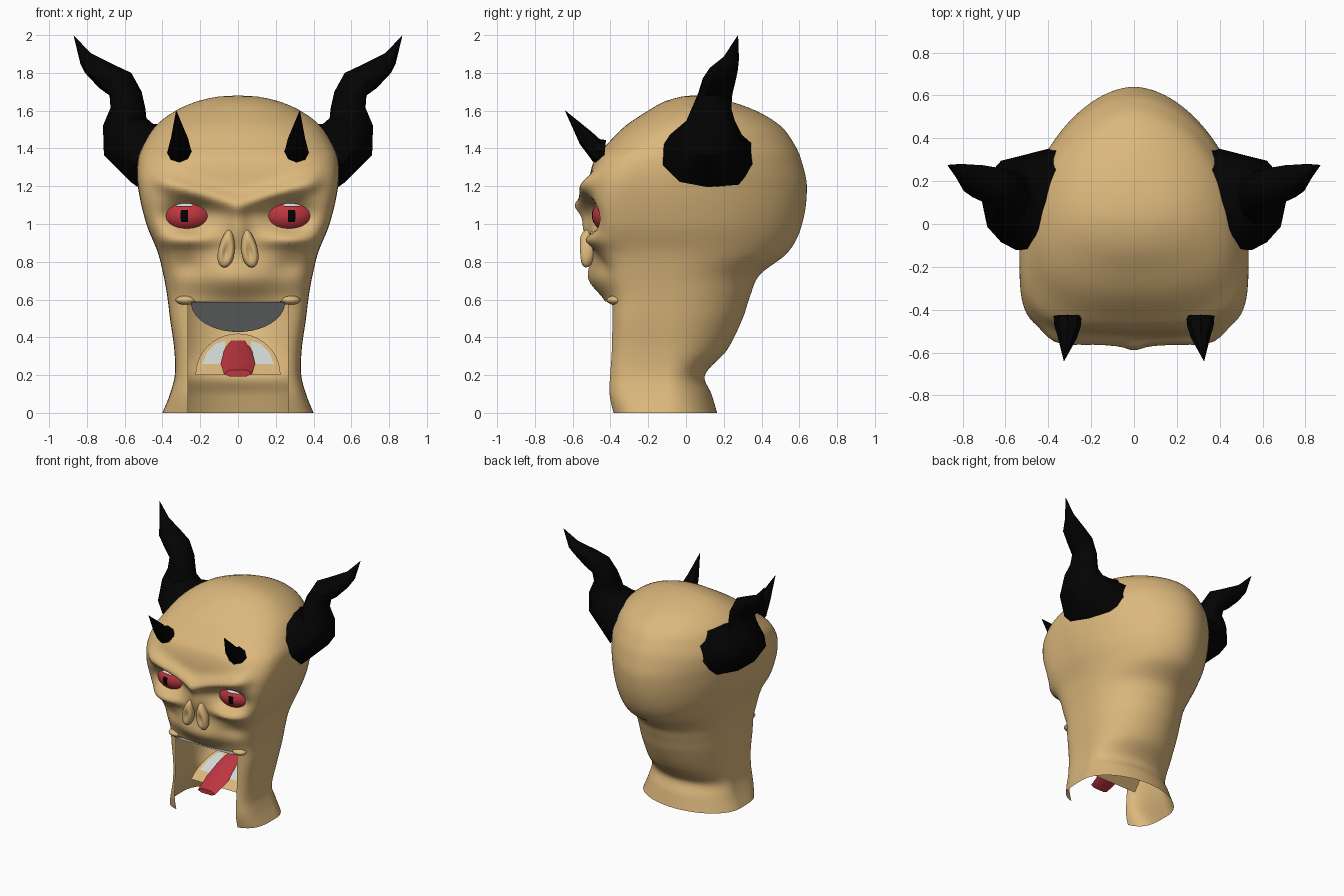
import bpy, bmesh, math

if "Cube" in bpy.data.objects:
    bpy.data.objects.remove(bpy.data.objects["Cube"])

def mat(name, col):
    m = bpy.data.materials.new(name)
    m.diffuse_color = (*col, 1)
    m.use_nodes = True
    m.node_tree.nodes["Principled BSDF"].inputs["Base Color"].default_value = m.diffuse_color
    return m

SKIN = mat("tan_skin", (0.71, 0.475, 0.20))
HORN = mat("black_horn", (0.0008, 0.0008, 0.0008))
RED = mat("red", (0.52, 0.037, 0.052))
PALE = mat("pale_bone", (0.64, 0.69, 0.67))

def finish(name, bm, mats, angle=40, recalc=True):
    if recalc:
        bmesh.ops.recalc_face_normals(bm, faces=bm.faces)
    me = bpy.data.meshes.new(name)
    bm.to_mesh(me)
    bm.free()
    for m in mats:
        me.materials.append(m)
    for p in me.polygons:
        p.use_smooth = True
    me.set_sharp_from_angle(angle=math.radians(angle))
    ob = bpy.data.objects.new(name, me)
    bpy.context.collection.objects.link(ob)
    return ob

def loft(bm, rings, cap_start=False, cap_end=False):
    vs = [[bm.verts.new(p) for p in r] for r in rings]
    n = len(vs[0])
    for a, b in zip(vs, vs[1:]):
        for i in range(n):
            j = (i + 1) % n
            bm.faces.new((a[i], a[j], b[j], b[i]))
    if cap_start:
        bm.faces.new(vs[0][::-1])
    if cap_end:
        bm.faces.new(vs[-1])

# Head profile: z, front y, back y, half width, centre y, front squareness
PROFILE = [
    (0.0, -.40, .165, .40, -.10, 4.0), (0.10, -.42, .135, .36, -.10, 5.0),
    (0.20, -.42, .10, .335, -.10, 5.5), (0.33, -.41, .215, .337, -.10, 5.5),
    (0.50, -.40, .30, .36, -.10, 5.5), (0.62, -.40, .34, .375, -.10, 5.0),
    (0.73, -.44, .39, .395, -.10, 4.5), (0.85, -.48, .54, .425, -.10, 4.5),
    (1.00, -.515, .615, .485, -.12, 5.5), (1.20, -.515, .64, .53, -.12, 5.0),
    (1.34, -.485, .61, .53, -.08, 3.8), (1.42, -.42, .575, .50, -.05, 3.0),
    (1.52, -.32, .50, .435, 0, 2.5), (1.60, -.20, .37, .33, .03, 2.2),
    (1.65, -.11, .23, .215, .04, 2), (1.675, -.02, .11, .10, .04, 2),
    (1.68, .03, .05, .012, .04, 2)]

def sample(z):
    # cubic blend between the profile rows
    k = max(i for i in range(len(PROFILE) - 1) if PROFILE[i][0] <= z + 1e-6)
    p, q = PROFILE[k], PROFILE[k + 1]
    o, r = PROFILE[max(k - 1, 0)], PROFILE[min(k + 2, len(PROFILE) - 1)]
    h = q[0] - p[0]
    t = min(1, (z - p[0]) / h)
    out = []
    for c in range(1, 6):
        m0 = (q[c] - o[c]) / (q[0] - o[0]) * h
        m1 = (r[c] - p[c]) / (r[0] - p[0]) * h
        out.append((2*t**3 - 3*t*t + 1)*p[c] + (t**3 - 2*t*t + t)*m0
                   + (3*t*t - 2*t**3)*q[c] + (t**3 - t*t)*m1)
    return out

def relief(x, z):
    a = abs(x)
    def g(cx, cz, sx, sz):
        return math.exp(-((a - cx) / sx)**2 - ((z - cz) / sz)**2)
    brow = math.exp(-((z - 1.10 - .30*a) / .05)**2) / (1 + math.exp((a - .42) * 50))
    return (-.085*g(0, .70, .22, .11) - .055*brow - .045*g(.28, .915, .15, .04)
            + .115*g(.268, 1.045, .125, .075) - .035*g(0, .98, .05, .14)
            + .025*g(.27, .78, .08, .06))

# Head shell
bm = bmesh.new()
zs = [1.59*i/95 for i in range(96)] + [1.61, 1.63, 1.65, 1.665, 1.675, 1.68]
rings = []
for z in zs:
    f, b, w, c, n = sample(z)
    ring = []
    for i in range(144):
        t = math.tau * (i + .5) / 144
        ct, st = math.cos(t), math.sin(t)
        e = n if st < 0 else 2.0 - .17*max(0, min(1, (z - .6)/.6))
        r = (abs(ct)**e + abs(st)**e) ** (-1 / e)
        x = w * r * ct
        y = c + r * st * ((c - f) if st < 0 else (b - c))
        y += relief(x, z) * max(0, min(1, (-st - .35) * 3))
        ring.append((x, y, z))
    rings.append(ring)
loft(bm, rings, cap_end=True)
# open the jaw: cut along the mouth edges and remove the front panel
for co, no in (((.265, 0, 0), (1, 0, 0)), ((-.265, 0, 0), (1, 0, 0)), ((0, 0, .59), (0, 0, 1))):
    bmesh.ops.bisect_plane(bm, geom=bm.verts[:] + bm.edges[:] + bm.faces[:],
                           plane_co=co, plane_no=no)
gone = [f for f in bm.faces if abs(f.calc_center_median().x) < .265
        and f.calc_center_median().y < -.12 and f.calc_center_median().z < .59]
bmesh.ops.delete(bm, geom=gone, context='FACES')
finish("head", bm, [SKIN], 75)

def ellipsoid(bm, c, s, u=24, v=16):
    vs = bmesh.ops.create_uvsphere(bm, u_segments=u, v_segments=v, radius=1)["verts"]
    for p in vs:
        p.co = [c[k] + p.co[k]*s[k] for k in range(3)]

for side, tag in ((1, "right"), (-1, "left")):
    # Eyeball with slit pupil and pale top
    bm = bmesh.new()
    ellipsoid(bm, (side*.265, -.40, 1.045), (.135, .098, .09), 64, 80)
    for f in bm.faces:
        p = f.calc_center_median()
        dx, dz = abs(p.x - side*.285), p.z - 1.045
        if dz > .046 and dx < .045:
            f.material_index = 2 if dz > .051 else 1
        elif dx < .016 and -.033 < dz < .028 and p.y < -.42:
            f.material_index = 1
    finish("eye_" + tag, bm, [RED, HORN, PALE], 60)

    # Nostril lobe, narrow at the top, with a hollow middle
    bm = bmesh.new()
    ellipsoid(bm, (0, 0, 0), (.043, .05, .10), 32, 24)
    for v in bm.verts:
        v.co.x *= 1 - 2.5 * v.co.z
        if v.co.y < 0:
            v.co.y += .03 * math.exp(-(v.co.x/.02)**2 - ((v.co.z + .02)/.05)**2)
        v.co = (side*(.06 - .13*v.co.z + v.co.x), -.525 + v.co.y + .05*v.co.z, .87 + v.co.z)
    finish("nostril_" + tag, bm, [SKIN], 60)

    # Mouth corner knob
    bm = bmesh.new()
    ellipsoid(bm, (side*.275, -.375, .597), (.055, .045, .025))
    finish("mouth_corner_" + tag, bm, [SKIN], 60)

    # Big horn: inner x,z / outer x,z / centre y / half depth
    secs = [(.33, 1.53, .53, 1.195, .115, .245), (.45, 1.53, .71, 1.365, .105, .20),
            (.485, 1.56, .715, 1.52, .13, .135), (.49, 1.61, .675, 1.615, .135, .11),
            (.51, 1.70, .68, 1.68, .155, .095), (.565, 1.80, .735, 1.72, .175, .09),
            (.65, 1.84, .81, 1.80, .20, .078), (.78, 1.905, .835, 1.85, .24, .042),
            (.869, 1.998, .871, 2.0, .275, .001)]
    bm = bmesh.new()
    rings = []
    for k, (ax, az, bx, bz, cy, hw) in enumerate(secs):
        ring = []
        for i in range(10):
            t = math.tau * i / 10
            ct, st = math.cos(t), math.sin(t)
            # squarer, backward-sheared root
            e = (3.5 if st > 0 else 2.2) if k == 0 else 2
            q = (abs(ct)**e + abs(st)**e) ** (-1 / e)
            ct, st = ct*q, st*q
            x = (ax + bx)/2 + (bx - ax)/2*ct - (.38*hw*st if k == 0 else 0)
            ring.append((side*x, cy + hw*st, (az + bz)/2 + (bz - az)/2*ct))
        rings.append(ring)
    loft(bm, rings, True, True)
    finish("big_horn_" + tag, bm, [HORN], 40)

    # Brow horn: centre and radius along a short bent path
    bm = bmesh.new()
    rings = []
    for x, y, z, r, lean in ((.31, -.43, 1.38, .065, .1), (.31, -.475, 1.39, .062, .3),
                             (.31, -.53, 1.455, .045, .8), (.327, -.64, 1.60, .001, .8)):
        rings.append([(side*(x + r*math.cos(t)), y + r*math.sin(t)*math.sin(lean),
                       z + r*math.sin(t)*math.cos(lean))
                      for t in (math.tau*i/8 for i in range(8))])
    loft(bm, rings, True, True)
    finish("brow_horn_" + tag, bm, [HORN], 40)

# Palate: sloping pale half disc under the upper lip
bm = bmesh.new()
arc = [math.pi*i/20 for i in range(21)]
bm.faces.new([bm.verts.new((.25*math.cos(t), -.44 + .42*math.sin(t), .588 - .16*math.sin(t)))
              for t in arc])
finish("palate", bm, [PALE])

# Mouth floor: sloping tan half disc
bm = bmesh.new()
bm.faces.new([bm.verts.new((.225*math.cos(t), -.26 + .24*math.sin(t), .20 + .22*math.sin(t)))
              for t in arc])
finish("mouth_floor", bm, [SKIN])

# Lower teeth plates lying on the floor
bm = bmesh.new()
for s in (1, -1):
    bm.faces.new([bm.verts.new((s*x, -.26 + (z - .20)*1.09 - .006, z))
                  for x, z in ((.07, .26), (.19, .26), (.165, .32), (.12, .365), (.07, .38))])
finish("lower_teeth", bm, [PALE])

# Tongue: sloping slab, widest near the middle
bm = bmesh.new()
rings = []
for y, z, w in ((-.03, .385, .05), (-.14, .335, .075), (-.25, .27, .092), (-.39, .215, .075)):
    rings.append([(w*.6, y, z + .012), (-w*.6, y, z + .012), (-w, y, z - .008),
                  (-w*.6, y, z - .022), (w*.6, y, z - .022), (w, y, z - .008)])
loft(bm, rings, True, True)
finish("tongue", bm, [RED], 30)
